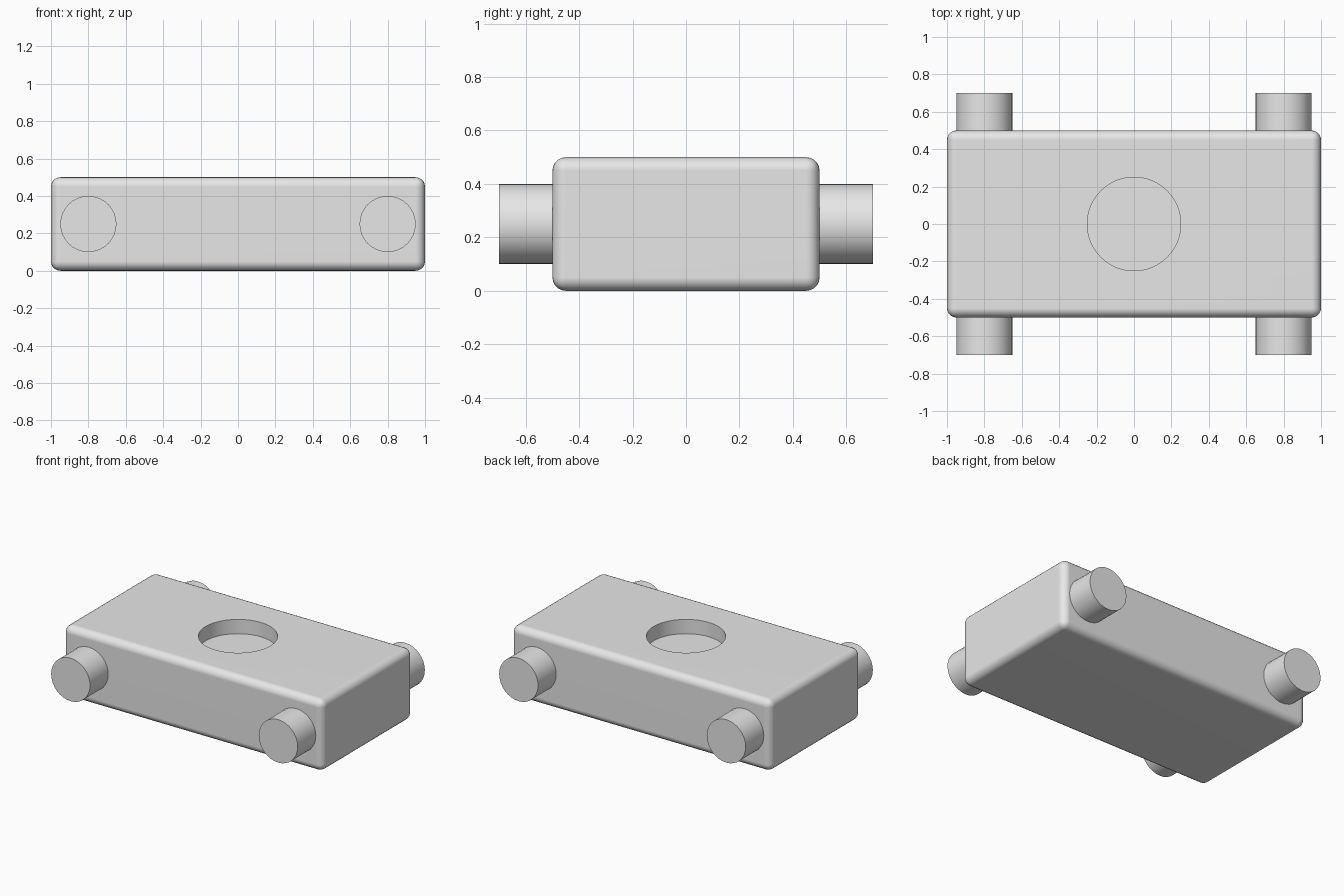
import bpy
import math

default = bpy.data.objects.get("Cube")
if default:
    bpy.data.objects.remove(default, do_unlink=True)

grey = bpy.data.materials.new("light_grey")
grey.use_nodes = True
grey.diffuse_color = (0.8, 0.8, 0.8, 1)
grey.node_tree.nodes["Principled BSDF"].inputs["Base Color"].default_value = (0.8, 0.8, 0.8, 1)


def activate(obj):
    bpy.ops.object.select_all(action="DESELECT")
    obj.select_set(True)
    bpy.context.view_layer.objects.active = obj


def finish(obj):
    activate(obj)
    obj.data.materials.clear()
    obj.data.materials.append(grey)
    bpy.ops.object.shade_smooth_by_angle(angle=math.radians(35))


def cylinder(name, radius, depth, location, rotation=(0, 0, 0), sides=32):
    bpy.ops.mesh.primitive_cylinder_add(vertices=sides, radius=radius, depth=depth,
                                        location=location, rotation=rotation)
    obj = bpy.context.object
    obj.name = name
    return obj


# Rounded block
bpy.ops.mesh.primitive_cube_add(size=1, location=(0, 0, 0.25))
body = bpy.context.object
body.name = "body"
body.scale = (2, 1, 0.5)
bpy.ops.object.transform_apply(location=False, rotation=False, scale=True)
bevel = body.modifiers.new("rounded_edges", "BEVEL")
bevel.width = 0.05
bevel.segments = 5

# Shallow round recess in the top
cutter = cylinder("recess_cutter", 0.25, 0.2, (0, 0, 0.5), sides=64)
cutter.hide_render = True
cut = body.modifiers.new("recess", "BOOLEAN")
cut.operation = "DIFFERENCE"
cut.solver = "EXACT"
cut.object = cutter
activate(body)
for mod in ("rounded_edges", "recess"):
    bpy.ops.object.modifier_apply(modifier=mod)
bpy.data.objects.remove(cutter, do_unlink=True)
finish(body)
normals = body.modifiers.new("flat_faces", "WEIGHTED_NORMAL")
normals.keep_sharp = True

# Axles running through the block, showing as a peg at each corner
for side, x in (("left", 0.8), ("right", -0.8)):
    finish(cylinder(side + "_axle", 0.15, 1.4, (x, 0, 0.25), (math.pi / 2, 0, 0)))
